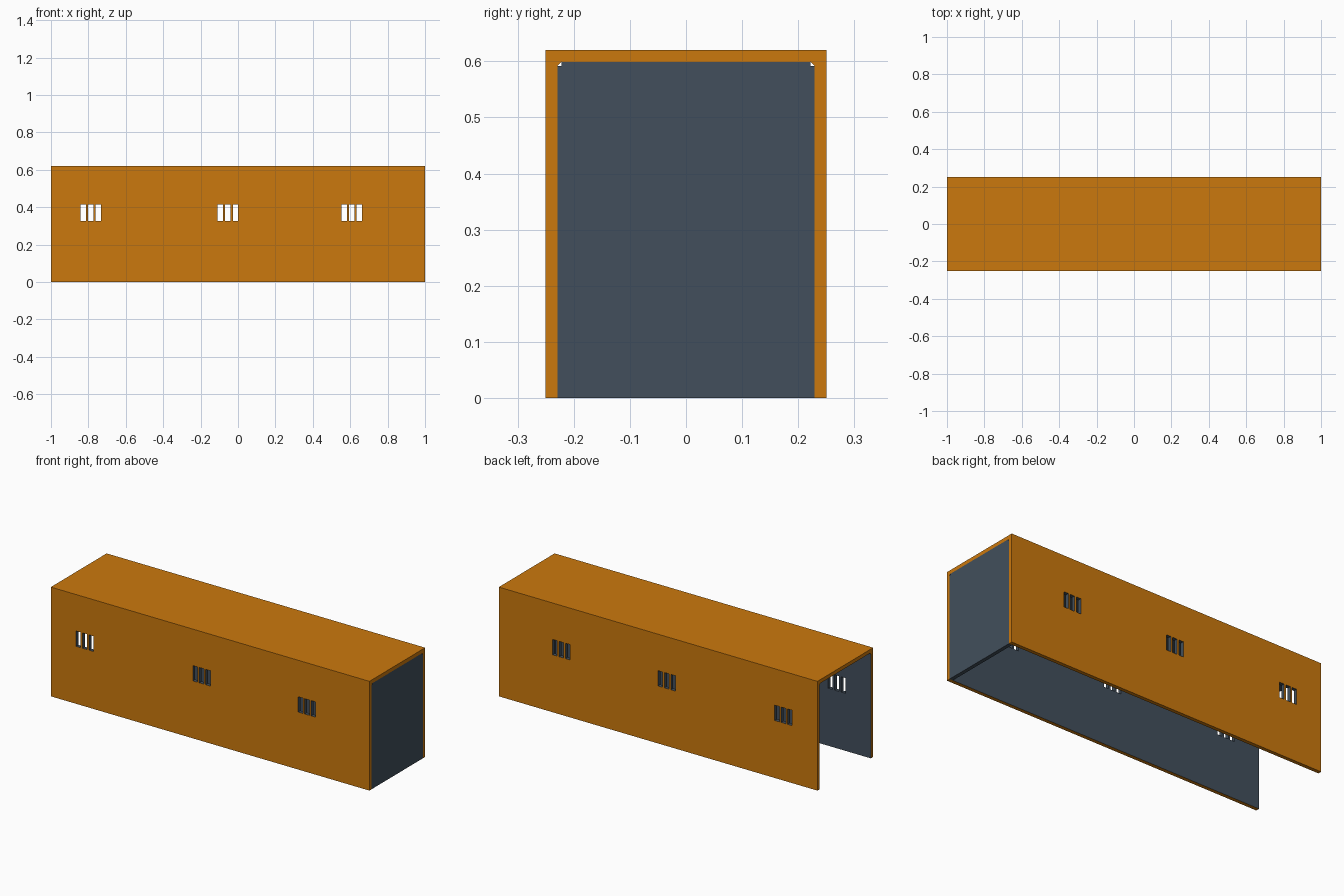
import bpy, bmesh

if "Cube" in bpy.data.objects:
    bpy.data.objects.remove(bpy.data.objects["Cube"])

def material(name, rgb):
    m = bpy.data.materials.new(name)
    m.diffuse_color = (*rgb, 1)
    m.use_nodes = True
    m.node_tree.nodes["Principled BSDF"].inputs["Base Color"].default_value = m.diffuse_color
    return m

orange = material("orange paint", (0.60, 0.19, 0.004))
slate = material("dark slate", (0.054, 0.078, 0.107))

def make_object(name, bm, mats):
    bmesh.ops.recalc_face_normals(bm, faces=bm.faces)
    me = bpy.data.meshes.new(name)
    bm.to_mesh(me)
    bm.free()
    for m in mats:
        me.materials.append(m)
    ob = bpy.data.objects.new(name, me)
    bpy.context.collection.objects.link(ob)
    return ob

def add_box(bm, x0, x1, y0, y1, z0, z1, index=0):
    vs = bmesh.ops.create_cube(bm, size=1)["verts"]
    for v in vs:
        v.co.x = x1 if v.co.x > 0 else x0
        v.co.y = y1 if v.co.y > 0 else y0
        v.co.z = z1 if v.co.z > 0 else z0
    for f in {f for v in vs for f in v.link_faces}:
        f.material_index = index

W, H, T = 0.25, 0.62, 0.021   # half width, height, sheet thickness

# Cover shell: an inverted U profile run along x, slate on the inside
bm = bmesh.new()
i, c = W - T, 0.007           # inner half width, small inner corner chamfer
profile = [(-W, 0), (-W, H), (W, H), (W, 0), (i, 0), (i, H - T - c),
           (i - c, H - T), (c - i, H - T), (-i, H - T - c), (-i, 0)]
face = bm.faces.new([bm.verts.new((-1, y, z)) for y, z in profile])
ext = bmesh.ops.extrude_face_region(bm, geom=[face])["geom"]
bmesh.ops.translate(bm, verts=[g for g in ext if isinstance(g, bmesh.types.BMVert)],
                    vec=(2, 0, 0))
for f in bm.faces:
    p = f.calc_center_median()
    if abs(p.x) < 0.9 and abs(p.y) < W - T + 0.001 and 0.1 < p.z < H - T + 0.001:
        f.material_index = 1
shell = make_object("cover_shell", bm, [orange, slate])

# Vent slots: three groups of three through both walls
bm = bmesh.new()
for start in (-0.842, -0.109, 0.553):
    for k in range(3):
        x = start + k * 0.0405
        add_box(bm, x, x + 0.029, -0.4, 0.4, 0.326, 0.413, 1)
cutter = make_object("vent_cutter", bm, [orange, slate])
cutter.hide_render = True

mod = shell.modifiers.new("vents", 'BOOLEAN')
mod.operation = 'DIFFERENCE'
mod.solver = 'EXACT'
mod.object = cutter
bpy.context.view_layer.objects.active = shell
bpy.ops.object.modifier_apply(modifier=mod.name)
bpy.data.objects.remove(cutter)

# Closed end panel
bm = bmesh.new()
add_box(bm, 1 - T, 1, -i, i, 0, H - T - c)
add_box(bm, 1 - T, 1, c - i, i - c, H - T - c, H - T)
make_object("end_panel", bm, [slate])
